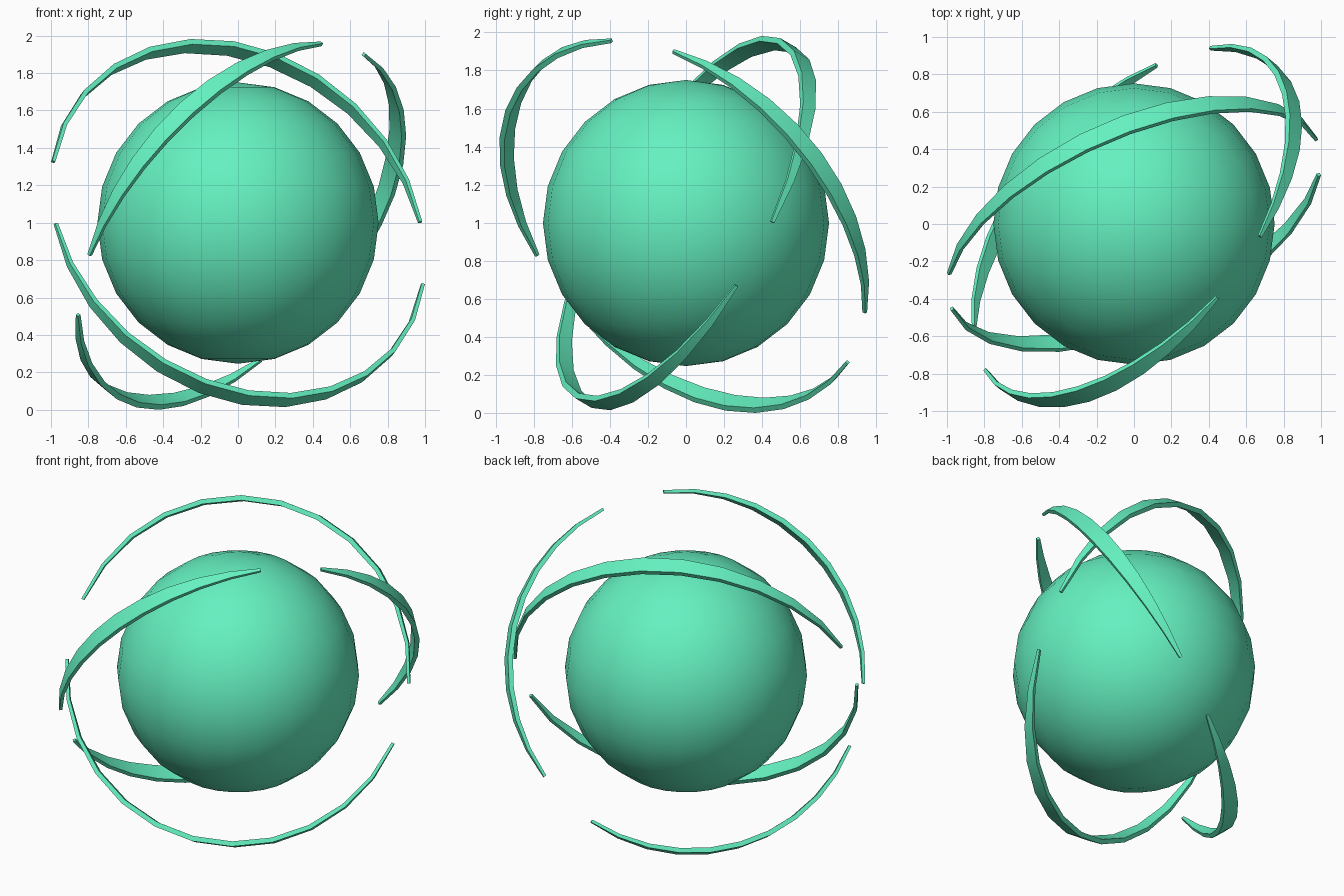
import bpy, bmesh, math
from mathutils import Vector, Quaternion

if "Cube" in bpy.data.objects:
    bpy.data.objects.remove(bpy.data.objects["Cube"])

CENTRE = Vector((0, 0, 0.998))

mat = bpy.data.materials.new("mint")
mat.diffuse_color = (0.13, 0.88, 0.53, 1)
mat.use_nodes = True
mat.node_tree.nodes["Principled BSDF"].inputs["Base Color"].default_value = mat.diffuse_color


def finish(ob, angle):
    ob.data.materials.append(mat)
    bpy.ops.object.select_all(action='DESELECT')
    ob.select_set(True)
    bpy.context.view_layer.objects.active = ob
    bpy.ops.object.shade_smooth_by_angle(angle=math.radians(angle))


def blade(name, axis, start, sweep, radius, segs, turn):
    """Tapered rectangular band following an arc around the centre."""
    axis = Vector(axis).normalized()
    start = Vector(start)
    start = (start - axis * start.dot(axis)).normalized()
    bm = bmesh.new()
    loops = []
    for i in range(segs + 1):
        t = i / segs
        bulge = math.sin(math.pi * t)
        w = (0.018 + 0.087 * bulge) / 2
        h = (0.018 + 0.014 * bulge) / 2
        d = Quaternion(axis, math.radians(turn + sweep * t)) @ start
        loops.append([bm.verts.new(CENTRE + d * (radius + b * h) + axis * a * w)
                      for a, b in ((-1, -1), (1, -1), (1, 1), (-1, 1))])
    for p, q in zip(loops, loops[1:]):
        for k in range(4):
            n = (k + 1) % 4
            bm.faces.new((p[k], p[n], q[n], q[k]))
    bm.faces.new(loops[0])
    bm.faces.new(loops[-1][::-1])
    bmesh.ops.recalc_face_normals(bm, faces=bm.faces)
    me = bpy.data.meshes.new(name)
    bm.to_mesh(me)
    bm.free()
    ob = bpy.data.objects.new(name, me)
    bpy.context.collection.objects.link(ob)
    finish(ob, 30)


# Core sphere
bpy.ops.mesh.primitive_uv_sphere_add(segments=24, ring_count=12, radius=0.752,
                                     location=CENTRE)
core = bpy.context.object
core.name = "core_sphere"
finish(core, 40)

# Inner ring: two long blades
for i in range(2):
    blade(f"inner_ring_blade_{i + 1}", (0.37, -0.80, 0.47), (0.97, 0.46, 0),
          159.5, 1.074, 12, 180 * i)

# Outer ring: three shorter blades
for i in range(3):
    blade(f"outer_ring_blade_{i + 1}", (-0.65, 0.545, 0.525), (-0.80, -0.785, -0.17),
          99.5, 1.127, 10, 120 * i)
